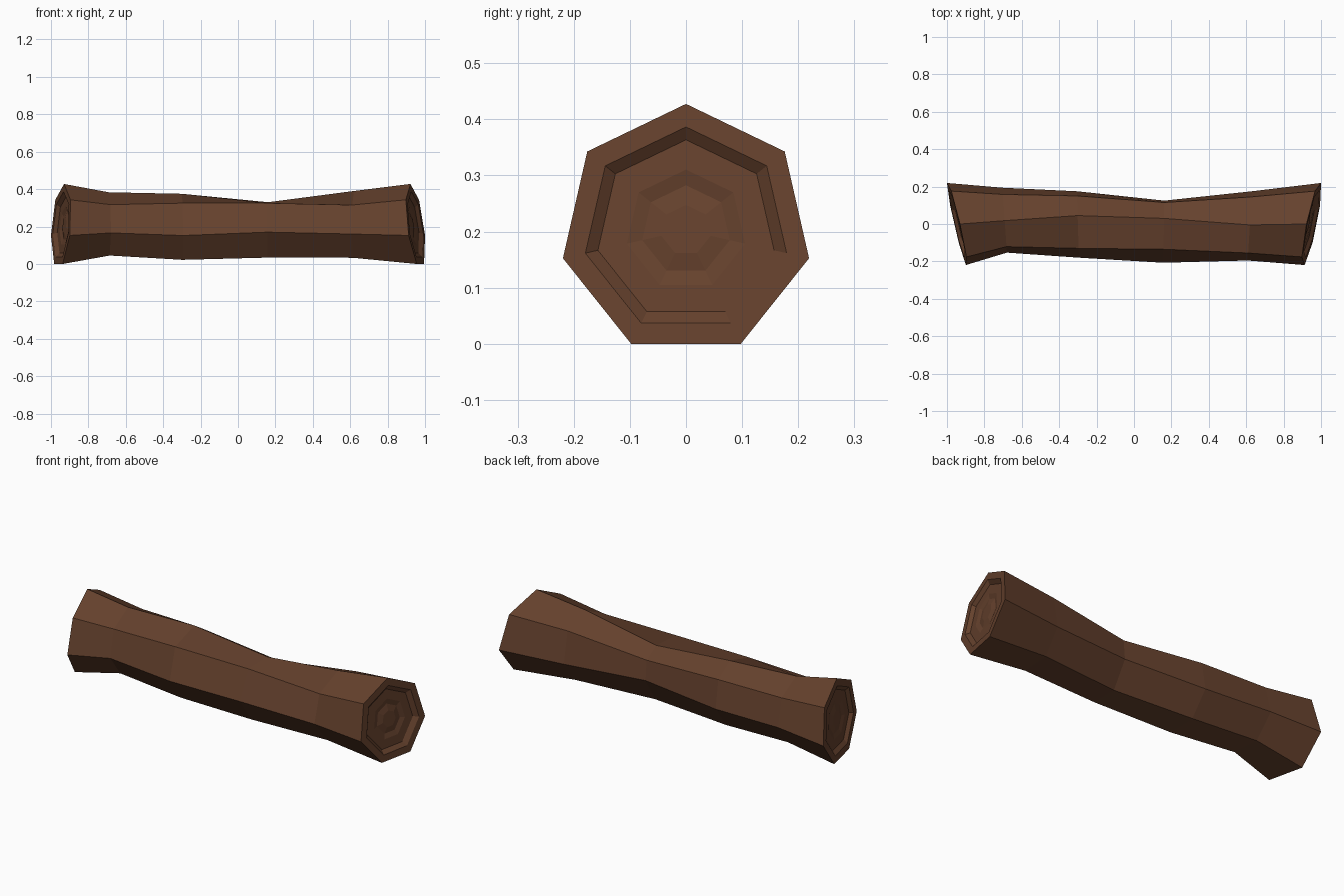
import bpy, bmesh, math

if "Cube" in bpy.data.objects:
    bpy.data.objects.remove(bpy.data.objects["Cube"])

N = 7
CZ = 0.2025
R = 0.225

# Heptagon order: top, upper front, front, lower front, lower back, back, upper back
DIRS = [(-math.sin(2 * math.pi * i / N), math.cos(2 * math.pi * i / N)) for i in range(N)]

# Slanted saw cuts: x = a + b*y + c*(z - CZ)
CUTS = {-1: (-0.946, -0.23, 0.07), 1: (0.95, 0.20, -0.124)}

# Irregular trunk sections between the ends, as (y, z) points
SECTIONS = [
    (-0.69, [(.018, .383), (-.121, .317), (-.153, .166), (-.058, .045), (.096, .045), (.194, .166), (.158, .317)]),
    (-0.30, [(.045, .375), (-.13, .325), (-.18, .152), (-.08, .022), (.08, .03), (.175, .155), (.15, .31)]),
    (0.16, [(.03, .33), (-.135, .325), (-.207, .17), (-.11, .034), (.04, .034), (.125, .17), (.115, .28)]),
    (0.62, [(-.005, .39), (-.155, .315), (-.195, .16), (-.09, .033), (.08, .033), (.175, .155), (.145, .33)]),
]

# Growth rings on the end grain: (radius, depth into the log)
END_PROFILE = [(0.184, 0.0), (0.161, 0.018), (0.108, 0.018), (0.08, 0.025), (0.045, 0.018)]

bm = bmesh.new()


def end_ring(side, r, depth=0.0):
    a, b, c = CUTS[side]
    return [bm.verts.new((a + b * r * y + c * r * z - side * depth, r * y, CZ + r * z)) for y, z in DIRS]


def bridge(p, q):
    for i in range(N):
        j = (i + 1) % N
        bm.faces.new((p[i], p[j], q[j], q[i]))


# Bark
left, right = end_ring(-1, R), end_ring(1, R)
rings = [left]
for x, pts in SECTIONS:
    k = 0.1 * x  # sections lean gradually with the end cuts
    rings.append([bm.verts.new((x + k * y, y, z)) for y, z in pts])
rings.append(right)
for p, q in zip(rings, rings[1:]):
    bridge(p, q)

# Recessed end grain
for side, rim in ((-1, left), (1, right)):
    prev = rim
    for r, d in END_PROFILE:
        ring = end_ring(side, r, d)
        bridge(prev, ring)
        prev = ring
    bm.faces.new(prev)

bmesh.ops.recalc_face_normals(bm, faces=bm.faces)
mesh = bpy.data.meshes.new("log")
bm.to_mesh(mesh)
bm.free()
log = bpy.data.objects.new("log", mesh)
bpy.context.collection.objects.link(log)

wood = bpy.data.materials.new("brown_wood")
wood.diffuse_color = (0.13, 0.053, 0.026, 1)
wood.use_nodes = True
wood.node_tree.nodes["Principled BSDF"].inputs["Base Color"].default_value = wood.diffuse_color
mesh.materials.append(wood)
